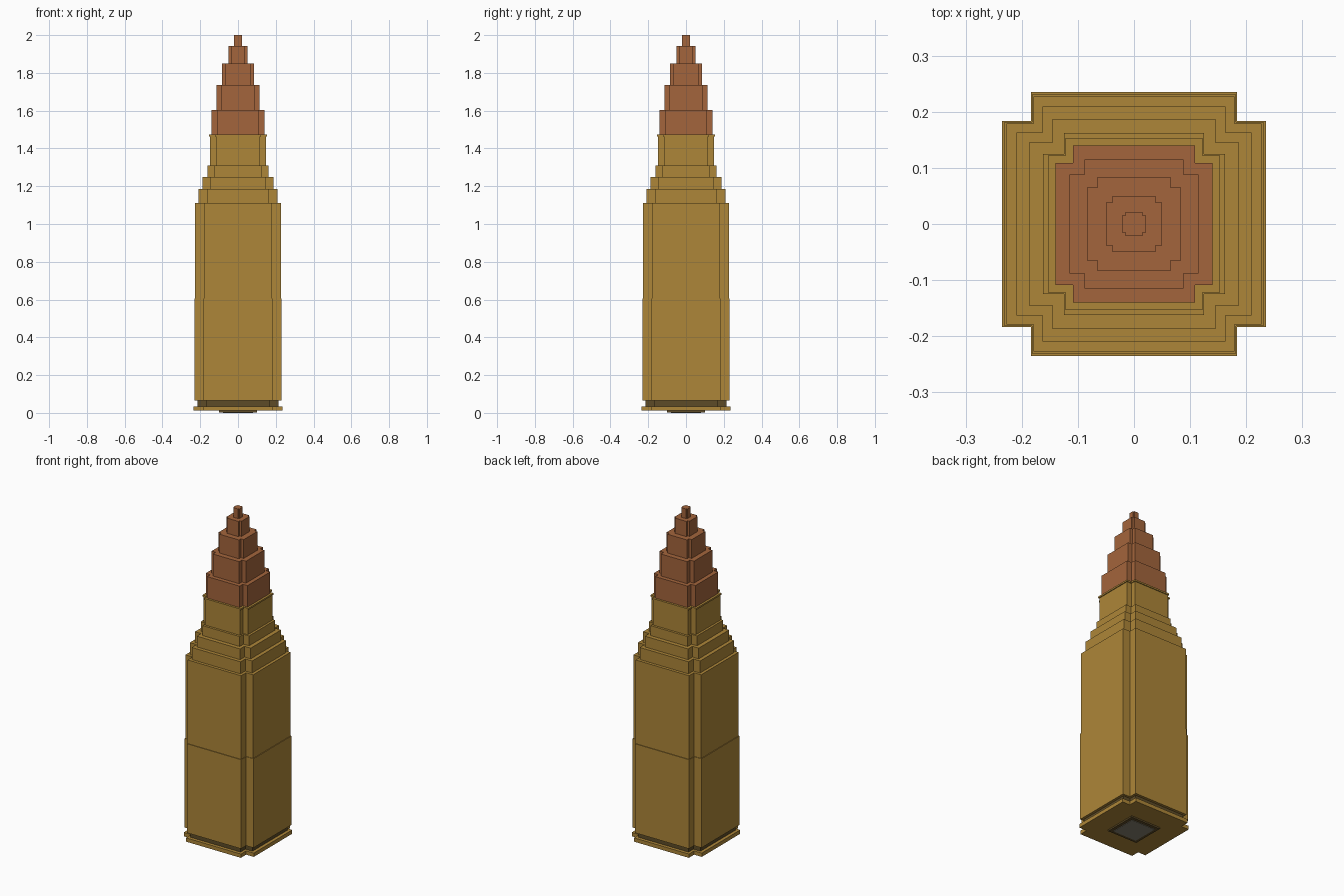
import bpy

cube = bpy.data.objects.get("Cube")
if cube:
    bpy.data.objects.remove(cube, do_unlink=True)


def material(name, color):
    m = bpy.data.materials.new(name)
    m.use_nodes = True
    m.diffuse_color = (*color, 1)
    m.node_tree.nodes["Principled BSDF"].inputs["Base Color"].default_value = (*color, 1)
    return m


brass = material("brass", (0.42, 0.24, 0.04))
copper = material("copper", (0.37, 0.13, 0.045))
dark = material("dark_brass", (0.11, 0.07, 0.02))
grey = material("primer_grey", (0.24, 0.22, 0.16))


def tier(name, z0, z1, half, mat, inner=None):
    """Upright prism: a square, or a square with notched corners when inner is given."""
    if inner is None:
        corner = [(half, half)]
    else:
        corner = [(half, inner), (inner, inner), (inner, half)]
    outline = []
    for _ in range(4):
        outline += corner
        corner = [(-y, x) for x, y in corner]
    n = len(outline)
    verts = [(x, y, z) for z in (z0, z1) for x, y in outline]
    faces = [tuple(reversed(range(n))), tuple(range(n, n * 2))]
    faces += [(i, (i + 1) % n, (i + 1) % n + n, i + n) for i in range(n)]
    mesh = bpy.data.meshes.new(name)
    mesh.from_pydata(verts, [], faces)
    mesh.materials.append(mat)
    obj = bpy.data.objects.new(name, mesh)
    bpy.context.collection.objects.link(obj)


# Primer set in the base
tier("primer_ring", 0.003, 0.02, 0.10, dark)
tier("primer", 0.0, 0.01, 0.08, grey)

# Case: rim, groove, body, stepped shoulder, neck and lip
tier("case_rim", 0.012, 0.035, 0.235, brass, 0.184)
tier("extractor_groove", 0.035, 0.065, 0.215, dark, 0.168)
tier("lower_body", 0.065, 0.605, 0.231, brass, 0.182)
tier("upper_body", 0.605, 1.112, 0.227, brass, 0.179)
tier("lower_shoulder", 1.112, 1.185, 0.209, brass, 0.163)
tier("middle_shoulder", 1.185, 1.25, 0.187, brass, 0.145)
tier("upper_shoulder", 1.25, 1.31, 0.162, brass, 0.125)
tier("neck", 1.31, 1.463, 0.148, brass, 0.117)
tier("neck_lip", 1.463, 1.473, 0.153, brass, 0.122)

# Stepped bullet
steps = [(1.473, 0.140, 0.109), (1.603, 0.115, 0.088), (1.736, 0.084, 0.065),
         (1.85, 0.05, 0.038), (1.942, 0.021, 0.015)]
tops = [s[0] for s in steps[1:]] + [2.0]
for k, ((z, half, inner), top) in enumerate(zip(steps, tops)):
    tier(f"bullet_step_{k + 1}", z, top, half, copper, inner)
